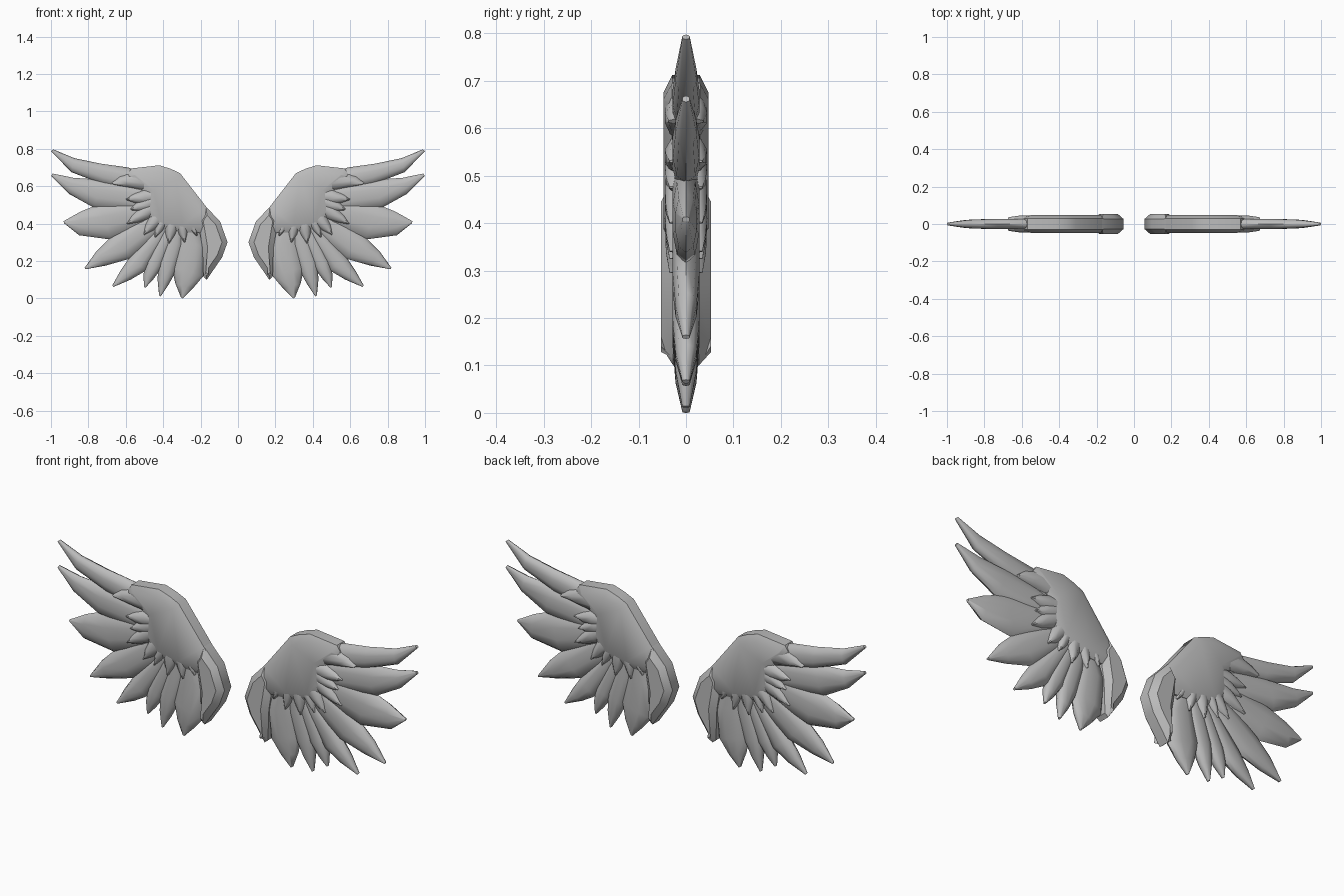
import bpy, bmesh, math
from mathutils import Vector

if "Cube" in bpy.data.objects:
    bpy.data.objects.remove(bpy.data.objects["Cube"])

grey = bpy.data.materials.new("feather_grey")
grey.diffuse_color = (0.5, 0.5, 0.5, 1)
grey.use_nodes = True
grey.node_tree.nodes["Principled BSDF"].inputs["Base Color"].default_value = grey.diffuse_color


def finish(bm, name, angle):
    """Turn a bmesh into a smooth object mirrored to the other wing."""
    bmesh.ops.recalc_face_normals(bm, faces=bm.faces)
    me = bpy.data.meshes.new(name)
    bm.to_mesh(me)
    bm.free()
    me.materials.append(grey)
    ob = bpy.data.objects.new(name, me)
    bpy.context.collection.objects.link(ob)
    bpy.ops.object.select_all(action='DESELECT')
    ob.select_set(True)
    bpy.context.view_layer.objects.active = ob
    bpy.ops.object.shade_smooth_by_angle(angle=math.radians(angle))
    ob.modifiers.new("other_wing", 'MIRROR').use_mirror_merge = False
    return ob


def feather(name, edge_a, edge_b, thick, sides=10):
    """Loft rounded lens sections between two matching outline edges (x, z)."""
    bm = bmesh.new()
    rings = []
    for a, b, t in zip(edge_a, edge_b, thick):
        a, b = Vector((a[0], 0, a[1])), Vector((b[0], 0, b[1]))
        mid, half = (a + b) / 2, (a - b) / 2
        ring = []
        for i in range(sides):
            ang = 2 * math.pi * i / sides
            s = math.sin(ang)
            y = math.copysign(abs(s) ** 0.75, s) * t
            ring.append(bm.verts.new(mid + half * math.cos(ang) + Vector((0, y, 0))))
        rings.append(ring)
    for r, q in zip(rings, rings[1:]):
        for i in range(sides):
            j = (i + 1) % sides
            bm.faces.new((r[i], r[j], q[j], q[i]))
    bm.faces.new(rings[0])
    bm.faces.new(rings[-1])
    return finish(bm, name, 50)


def plate(name, outline, edge, inset, depth):
    """Flat slab with wide sloping borders on front and back."""
    bm = bmesh.new()
    front = [bm.verts.new((x, -edge, z)) for x, z in outline]
    back = [bm.verts.new((x, edge, z)) for x, z in outline]
    n = len(outline)
    caps = [bm.faces.new(front), bm.faces.new(back[::-1])]
    for i in range(n):
        j = (i + 1) % n
        bm.faces.new((front[i], back[i], back[j], front[j]))
    bmesh.ops.recalc_face_normals(bm, faces=bm.faces)
    for cap in caps:
        bmesh.ops.inset_region(bm, faces=[cap], thickness=inset, depth=depth,
                               use_even_offset=True)
    bmesh.ops.triangulate(bm, faces=[f for f in bm.faces if len(f.verts) > 4])
    return finish(bm, name, 40)


# Long flight feathers: outer edge, then inner edge, from middle to tip
flight = [
    ([(.585, .70), (.73, .72), (.875, .75), (.988, .797)],
     [(.56, .57), (.72, .61), (.89, .675), (1.0, .787)]),
    ([(.58, .62), (.73, .635), (.88, .645), (.992, .668)],
     [(.56, .46), (.77, .485), (.905, .56), (.998, .655)]),
    ([(.56, .53), (.74, .505), (.84, .465), (.933, .413)],
     [(.50, .38), (.68, .315), (.85, .338), (.93, .402)]),
    ([(.55, .42), (.68, .33), (.755, .255), (.82, .164)],
     [(.44, .32), (.57, .215), (.71, .175), (.815, .156)]),
    ([(.48, .33), (.58, .22), (.63, .145), (.672, .07)],
     [(.40, .30), (.49, .15), (.575, .10), (.665, .062)]),
    ([(.43, .33), (.49, .20), (.505, .13), (.503, .062)],
     [(.35, .30), (.41, .16), (.455, .10), (.495, .057)]),
    ([(.39, .32), (.425, .20), (.43, .10), (.422, .015)],
     [(.29, .28), (.335, .14), (.37, .075), (.413, .011)]),
    ([(.33, .30), (.355, .17), (.335, .08), (.305, .005)],
     [(.17, .28), (.185, .12), (.24, .055), (.295, .0)]),
]
shoulder = Vector((.30, .52))
for k, (a, b) in enumerate(flight):
    # root of each feather is narrowed and pulled toward the shoulder
    pa, pb = Vector(a[0]), Vector(b[0])
    root = ((pa + pb) / 2).lerp(shoulder, 0.65)
    half = (pa - pb) * 0.3
    feather(f"flight_feather_{k + 1}", [root + half] + a, [root - half] + b,
            [.026, .029, .029, .023, .008])

# Short covert feathers: tip and half width, fanned from the shoulder
coverts = [(.60, .53, .045), (.575, .475, .045), (.595, .40, .045),
           (.505, .34, .045), (.445, .325, .035), (.37, .295, .045),
           (.285, .30, .04), (.22, .335, .035)]
for k, (x, z, w) in enumerate(coverts):
    tip = Vector((x, z))
    root = tip.lerp(Vector((.33, .56)), 0.85)
    d = tip - root
    side = Vector((-d.y, d.x)).normalized()
    mids = [root + d * f for f in (0, .55, .8, 1)]
    half = [side * w * f for f in (.7, 1, .65, .1)]
    feather(f"covert_feather_{k + 1}",
            [m + h for m, h in zip(mids, half)],
            [m - h for m, h in zip(mids, half)], [.04, .046, .044, .036])

# Broad top covert that reaches out over the leading edge
feather("top_covert_feather",
        [(.40, .695), (.55, .69), (.64, .655), (.675, .62)],
        [(.36, .56), (.47, .57), (.57, .588), (.665, .608)],
        [.043, .046, .046, .038])

# Wing arm slab with sloping leading edge
plate("wing_arm",
      [(.10, .40), (.17, .49), (.31, .67), (.36, .693), (.42, .712), (.57, .695),
       (.60, .65), (.49, .565), (.50, .46), (.43, .38), (.30, .355), (.18, .35)],
      .029, .035, .018)

# Inner blade beside the wing root
plate("inner_blade",
      [(.056, .30), (.095, .41), (.17, .49), (.215, .42), (.19, .27),
       (.185, .115), (.167, .10), (.085, .22)],
      .027, .028, .026)
